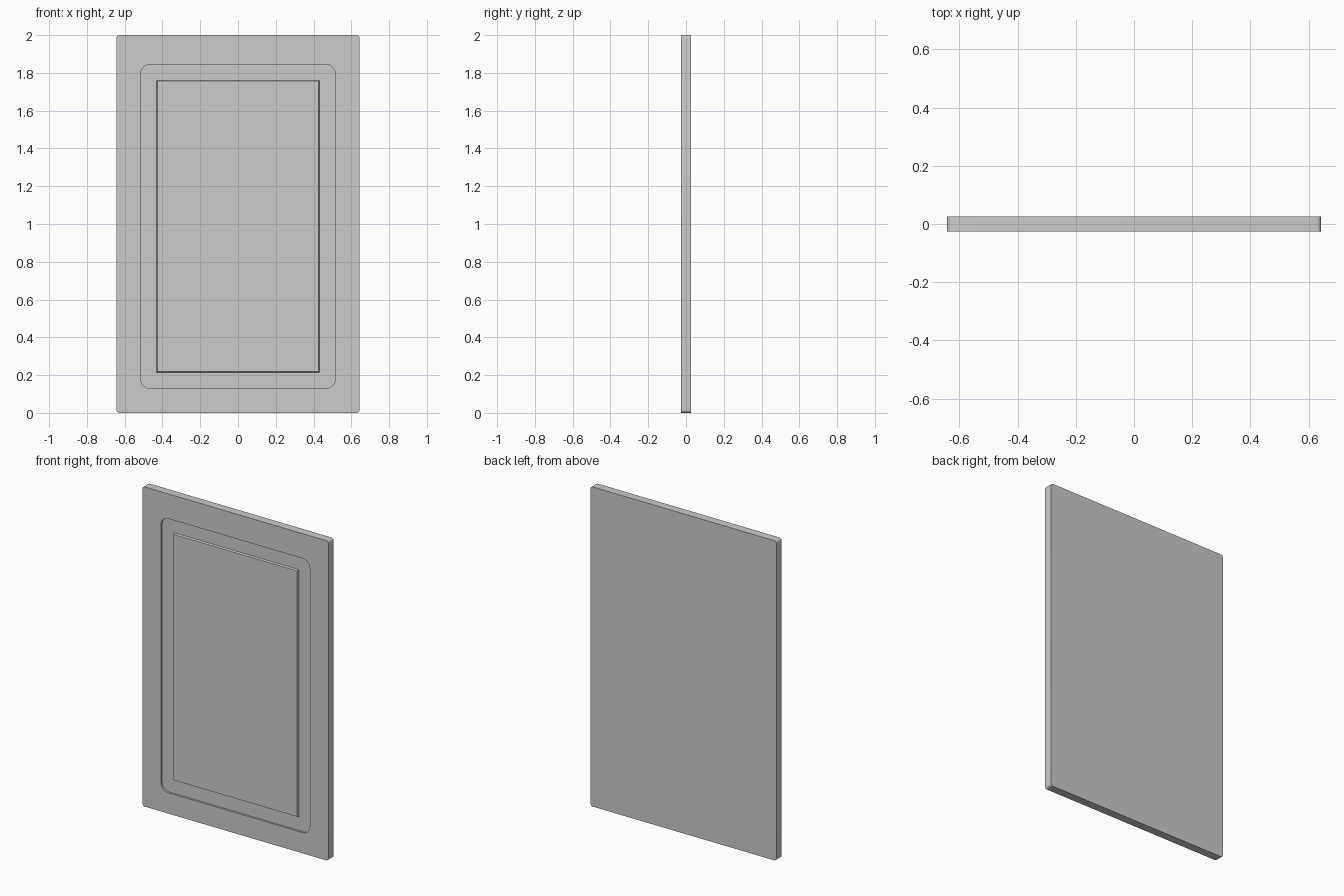
import bpy, bmesh, math

if "Cube" in bpy.data.objects:
    bpy.data.objects.remove(bpy.data.objects["Cube"])

CZ = 1.0          # slab centre height
SEG = 6           # segments per rounded corner


def rounded_loop(bm, half_w, z0, z1, r, y):
    """Closed loop of vertices in an x-z plane; r = 0 gives square corners."""
    verts = []
    corners = [(half_w - r, z1 - r, 0), (-half_w + r, z1 - r, 90),
               (-half_w + r, z0 + r, 180), (half_w - r, z0 + r, 270)]
    for cx, cz, start in corners:
        for i in range(SEG + 1):
            a = math.radians(start + 90 * i / SEG)
            verts.append(bm.verts.new((cx + r * math.cos(a), y, cz + r * math.sin(a))))
    return verts


def bridge(bm, a, b):
    n = len(a)
    for i in range(n):
        bm.faces.new((a[i], a[(i + 1) % n], b[(i + 1) % n], b[i]))


# Cabinet door: back, edge, front frame, routed recess, raised centre panel
FRONT, FLOOR, BACK = -0.026, -0.014, 0.026
bm = bmesh.new()
loops = [rounded_loop(bm, *p) for p in [
    (0.643, 0.0, 2.0, 0.016, BACK),          # back outline
    (0.643, 0.0, 2.0, 0.016, FRONT),         # front outline
    (0.515, 0.13, 1.845, 0.05, FRONT),       # recess rim
    (0.515, 0.13, 1.845, 0.05, FLOOR),       # recess floor, outer
    (0.431, 0.215, 1.761, 0.0, FLOOR),       # panel base
    (0.427, 0.219, 1.757, 0.0, FRONT),       # panel face
]]
for a, b in zip(loops, loops[1:]):
    bridge(bm, a, b)
bm.faces.new(loops[0])
bm.faces.new(loops[-1])

# Collapse the square corners of the panel and tidy up
bmesh.ops.remove_doubles(bm, verts=bm.verts[:], dist=1e-5)
bmesh.ops.recalc_face_normals(bm, faces=bm.faces[:])

mesh = bpy.data.meshes.new("panel_door")
bm.to_mesh(mesh)
bm.free()
door = bpy.data.objects.new("panel_door", mesh)
bpy.context.collection.objects.link(door)

# Smooth the rounded corners, keep the rest crisp
bpy.context.view_layer.objects.active = door
door.select_set(True)
bpy.ops.object.shade_smooth_by_angle(angle=math.radians(30))
